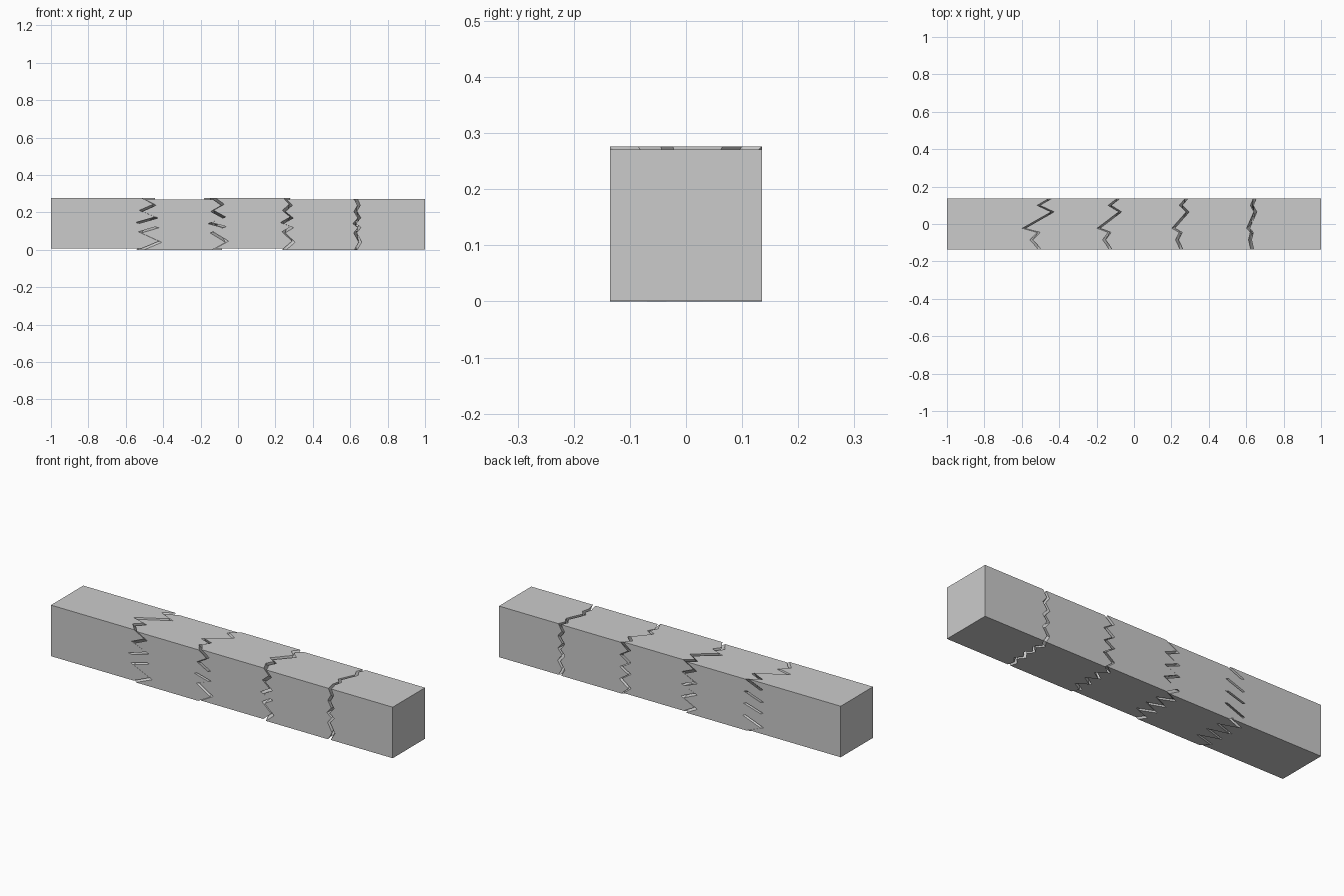
import bpy, bmesh

if "Cube" in bpy.data.objects:
    bpy.data.objects.remove(bpy.data.objects["Cube"])

W, H, GAP = 0.135, 0.27, 0.016

# Jagged break line on each side: (position along the side, x offset)
front = [(0.0, -0.02), (0.04, 0.075), (0.09, -0.035), (0.118, 0.06), (0.14, -0.05),
         (0.17, 0.055), (0.205, -0.03), (0.238, 0.045)]            # upward
top = [(-0.135, -0.015), (-0.105, -0.04), (-0.085, -0.06), (-0.045, -0.02),
       (-0.023, -0.1), (0.065, 0.055), (0.1, -0.02)]               # to the back
back = [(0.27, 0.04), (0.235, -0.045), (0.205, 0.05), (0.17, -0.05), (0.14, 0.05),
        (0.11, -0.05), (0.075, 0.055), (0.035, -0.05)]             # downward
bottom = [(0.135, 0.035), (0.1, -0.06), (0.065, 0.045), (0.03, -0.06), (0.0, 0.05),
          (-0.035, -0.06), (-0.07, 0.05), (-0.1, -0.055)]          # to the front
ring = ([(-W, z, d) for z, d in front] + [(y, H, d) for y, d in top] +
        [(W, z, d) for z, d in back] + [(y, 0, d) for y, d in bottom])
corners = {0, len(front), len(front) + len(top), len(front) + len(top) + len(back)}


def break_end(bm, x, scale, lift):
    """Jagged ring of vertices closed by a fan of fracture faces."""
    vs = [bm.verts.new((x + d * scale, y, z + lift)) for y, z, d in ring]
    mid = bm.verts.new((x, 0, H / 2 + lift))
    for i, v in enumerate(vs):
        bm.faces.new((v, vs[(i + 1) % len(vs)], mid))
    return vs


def flat_end(bm, x, lift):
    """Plain square end."""
    vs = [bm.verts.new((x, ring[i][0], ring[i][1] + lift)) for i in sorted(corners)]
    bm.faces.new(vs)
    return vs


def sides(ends):
    """Split an end ring into its four side chains."""
    if len(ends) == 4:
        return [[ends[i], ends[(i + 1) % 4]] for i in range(4)]
    c = sorted(corners) + [len(ends)]
    loop = ends + [ends[0]]
    return [loop[c[i]:c[i + 1] + 1] for i in range(4)]


# Breaks get rougher toward the left; the pieces are slightly shifted in height
breaks = [(-0.49, 1.0), (-0.115, 0.75), (0.26, 0.5), (0.635, 0.25)]
lifts = [0.006, 0.0, 0.006, 0.0, 0.001]

for k, lift in enumerate(lifts):
    bm = bmesh.new()
    if k == 0:
        left = flat_end(bm, -1, lift)
    else:
        x, s = breaks[k - 1]
        left = break_end(bm, x + GAP / 2, s, lift)
    if k == 4:
        right = flat_end(bm, 1, lift)
    else:
        x, s = breaks[k]
        right = break_end(bm, x - GAP / 2, s, lift)
    for a, b in zip(sides(left), sides(right)):
        bm.faces.new(a + b[::-1])
    bmesh.ops.recalc_face_normals(bm, faces=bm.faces)
    me = bpy.data.meshes.new("beam_piece_%d" % (k + 1))
    bm.to_mesh(me)
    bm.free()
    bpy.context.collection.objects.link(bpy.data.objects.new(me.name, me))
